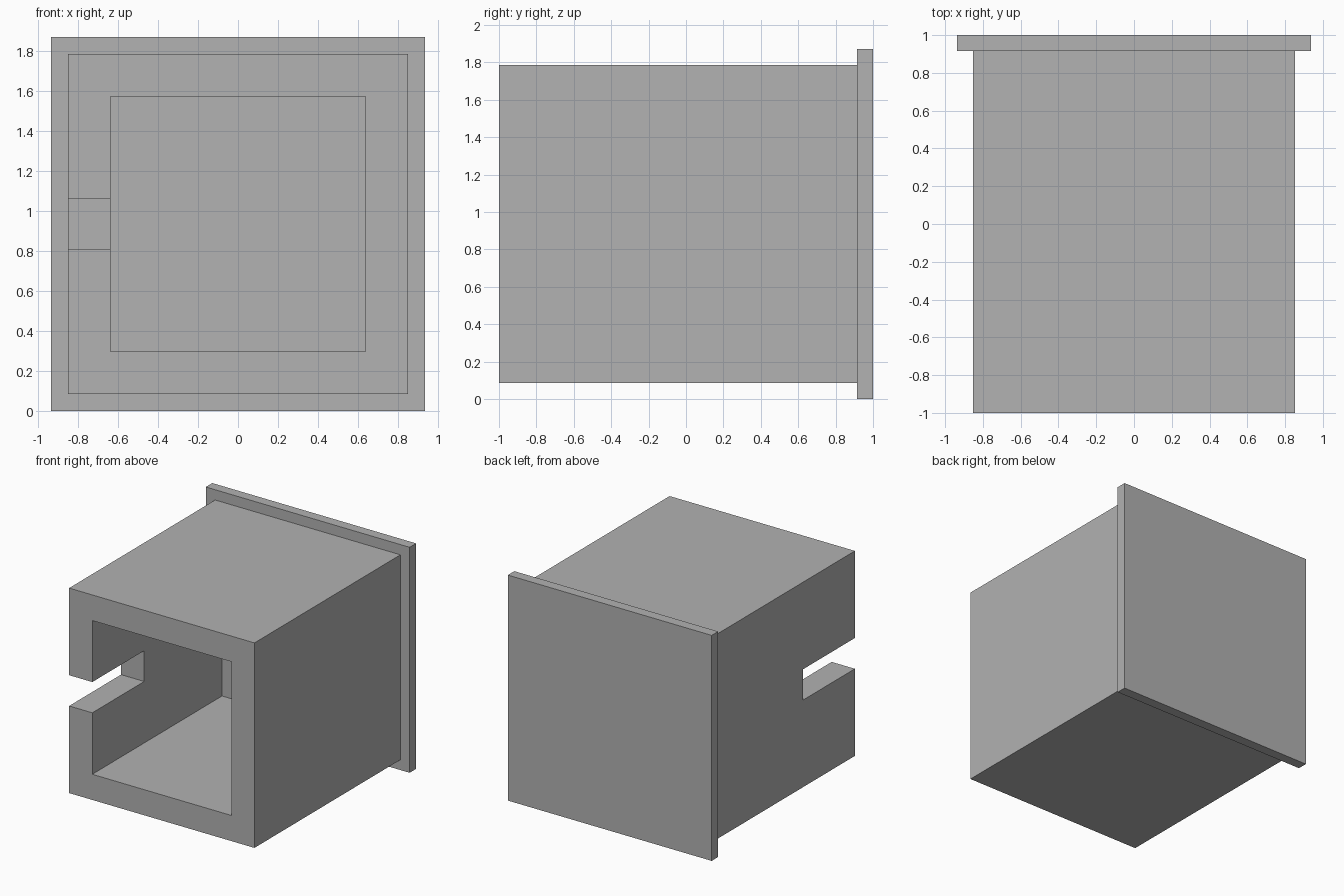
import bpy
import bmesh
from mathutils import Vector

if "Cube" in bpy.data.objects:
    bpy.data.objects.remove(bpy.data.objects["Cube"], do_unlink=True)

# Proportions: everything is a multiple of one flange thickness
U = 2 / 23.5
FRONT, BACK = -1.0, 1.0
MID = 11 * U           # height of the centre line
BODY = 10 * U          # half width of the body
INNER = 7.5 * U        # half width of the cavity
PLATE = 11 * U         # half width of the back plate
SLOT = 1.5 * U         # half height of the side slot
OVER = 0.1             # cutter overshoot

grey = bpy.data.materials.new("light grey")
grey.use_nodes = True
colour = (0.445, 0.445, 0.445, 1)
grey.diffuse_color = colour
grey.node_tree.nodes["Principled BSDF"].inputs["Base Color"].default_value = colour


def box(name, low, high):
    """Flat-shaded box between two opposite corners."""
    low, high = Vector(low), Vector(high)
    bm = bmesh.new()
    bmesh.ops.create_cube(bm, size=1)
    bmesh.ops.scale(bm, vec=high - low, verts=bm.verts)
    bmesh.ops.translate(bm, vec=(low + high) / 2, verts=bm.verts)
    mesh = bpy.data.meshes.new(name)
    bm.to_mesh(mesh)
    bm.free()
    mesh.materials.append(grey)
    obj = bpy.data.objects.new(name, mesh)
    bpy.context.collection.objects.link(obj)
    return obj


def cut(target, cutter):
    """Subtract a cutter, apply the result and remove the cutter."""
    cutter.hide_render = True
    mod = target.modifiers.new("cut", "BOOLEAN")
    mod.operation = "DIFFERENCE"
    mod.solver = "EXACT"
    mod.object = cutter
    bpy.context.view_layer.objects.active = target
    bpy.ops.object.modifier_apply(modifier=mod.name)
    bpy.data.objects.remove(cutter, do_unlink=True)


# Square body, hollow and open at the front
body = box("body", (-BODY, FRONT, MID - BODY), (BODY, BACK - U, MID + BODY))
cut(body, box("cavity_cutter", (-INNER, FRONT - OVER, MID - INNER),
              (INNER, FRONT + 20 * U, MID + INNER)))

# Slot through the right wall, open at the front
cut(body, box("slot_cutter", (-BODY - OVER, FRONT - OVER, MID - SLOT),
              (-INNER + OVER, FRONT + 8 * U, MID + SLOT)))

# Wider plate closing the back
box("back_plate", (-PLATE, BACK - U, MID - PLATE), (PLATE, BACK, MID + PLATE))
